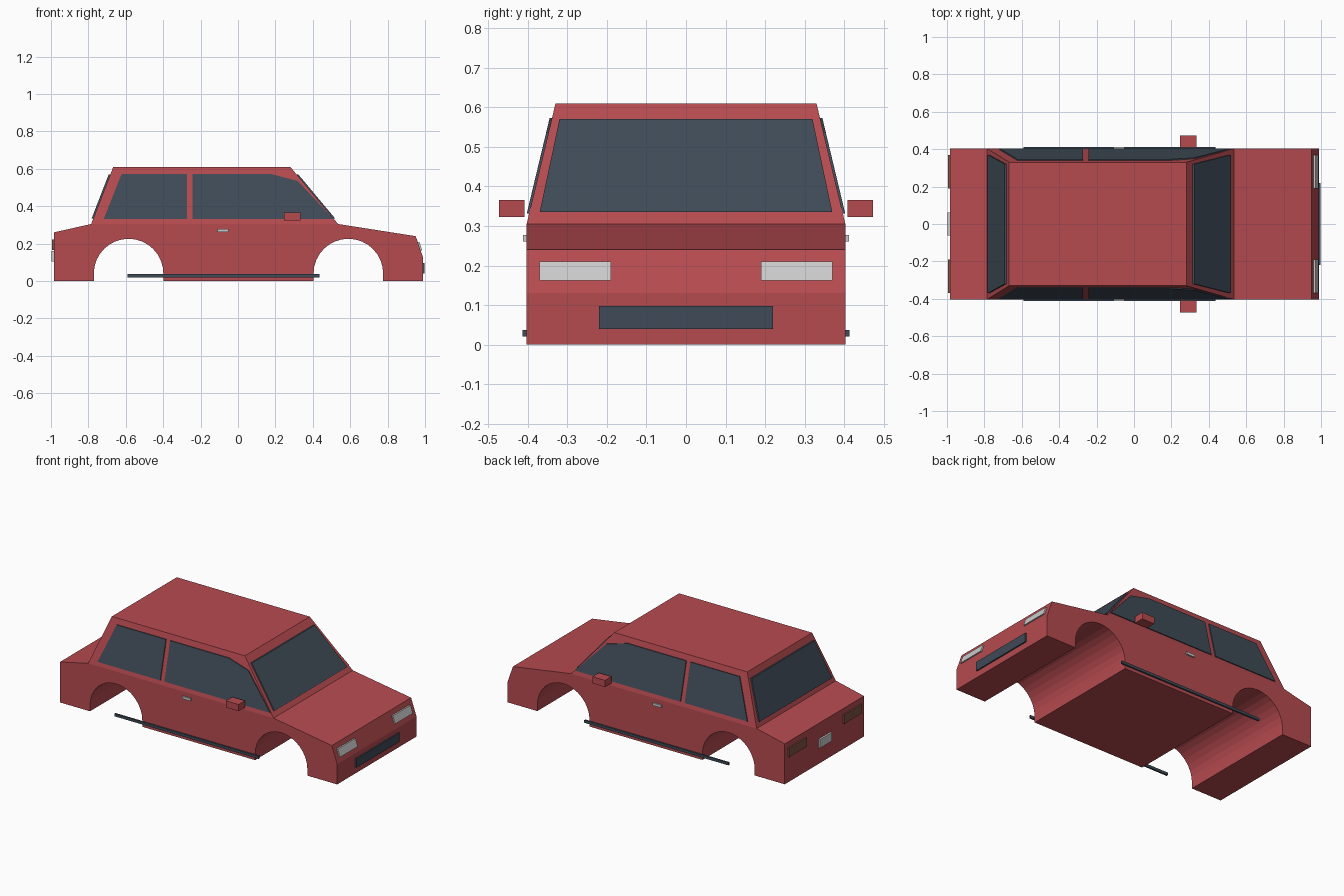
import bpy, math
from mathutils import Vector

old = bpy.data.objects.get("Cube")
if old:
    bpy.data.objects.remove(old, do_unlink=True)


def material(name, r, g, b):
    m = bpy.data.materials.new(name)
    m.use_nodes = True
    m.diffuse_color = (r, g, b, 1)
    m.node_tree.nodes["Principled BSDF"].inputs["Base Color"].default_value = (r, g, b, 1)
    return m


RED = material("red paint", 0.47, 0.07, 0.08)
GLASS = material("dark glass", 0.05, 0.07, 0.095)
LIGHT = material("pale lamp", 0.6, 0.6, 0.6)
TAIL = material("tail lamp brown", 0.22, 0.09, 0.06)
HALF = 0.403                      # half width of the body
SILL, ROOF, ROOF_HALF = 0.305, 0.61, 0.33


def prism(name, loop, shift, mat):
    """Closed solid between a loop of points and its shifted copy."""
    n = len(loop)
    a = [Vector(p) for p in loop]
    verts = a + [p + Vector(shift) for p in a]
    faces = [tuple(range(n)), tuple(range(2 * n - 1, n - 1, -1))]
    faces += [(i, i + n, (i + 1) % n + n, (i + 1) % n) for i in range(n)]
    return solid(name, verts, faces, mat)


def solid(name, verts, faces, mat):
    me = bpy.data.meshes.new(name)
    me.from_pydata(verts, [], faces)
    me.materials.append(mat)
    ob = bpy.data.objects.new(name, me)
    bpy.context.collection.objects.link(ob)
    bpy.context.view_layer.objects.active = ob
    for o in bpy.context.selected_objects:
        o.select_set(False)
    ob.select_set(True)
    bpy.ops.object.mode_set(mode="EDIT")
    bpy.ops.mesh.select_all(action="SELECT")
    bpy.ops.mesh.normals_make_consistent(inside=False)
    bpy.ops.object.mode_set(mode="OBJECT")
    return ob


def box(name, x, y, z, mat):
    loop = [(x[0], y[0], z[0]), (x[1], y[0], z[0]), (x[1], y[1], z[0]), (x[0], y[1], z[0])]
    return prism(name, loop, (0, 0, z[1] - z[0]), mat)


def arch(cx, r=0.186, cz=0.04, steps=16):
    """Wheel opening, walked from back to front."""
    pts = [(cx - r * math.cos(math.pi * i / steps), cz + r * math.sin(math.pi * i / steps))
           for i in range(steps + 1)]
    return [(cx - r, 0)] + pts + [(cx + r, 0)]


# Lower body: side profile with wheel arches, extruded across the car
profile = [(-0.985, 0)] + arch(-0.585) + arch(0.59)
profile += [(0.988, 0), (0.988, 0.13), (0.95, 0.24), (0.535, SILL), (-0.785, SILL), (-0.985, 0.26)]
prism("lower_body", [(x, -HALF, z) for x, z in profile], (0, 2 * HALF, 0), RED)

# Cabin: tapered block, open underneath
base = [(x, y, SILL) for x, y in ((-0.785, -HALF), (0.535, -HALF), (0.535, HALF), (-0.785, HALF))]
top = [(x, y, ROOF) for x, y in ((-0.667, -ROOF_HALF), (0.28, -ROOF_HALF),
                                 (0.28, ROOF_HALF), (-0.667, ROOF_HALF))]
solid("cabin", base + top,
      [(4, 5, 6, 7)] + [(i, (i + 1) % 4, (i + 1) % 4 + 4, i + 4) for i in range(4)], RED)


def slope(z, low, high):
    return low + (high - low) * (z - SILL) / (ROOF - SILL)


# Front and rear screens
for name, low, high, out in (("windscreen", 0.535, 0.28, 0.009), ("rear_screen", -0.785, -0.667, -0.009)):
    loop = [(slope(z, low, high), y, z) for y, z in ((-0.37, 0.335), (0.37, 0.335), (0.32, 0.57), (-0.32, 0.57))]
    prism(name, loop, (out, 0, 0), GLASS)

# Side details, repeated on both sides
rear_pane = [(-0.718, 0.332), (-0.272, 0.332), (-0.272, 0.573), (-0.622, 0.573)]
front_pane = [(-0.242, 0.332), (0.51, 0.332), (0.32, 0.535), (0.175, 0.573), (-0.242, 0.573)]
for side, s in (("left", 1), ("right", -1)):
    for part, pane in (("rear", rear_pane), ("front", front_pane)):
        loop = [(x, s * slope(z, HALF, ROOF_HALF), z) for x, z in pane]
        prism(f"{side}_{part}_window", loop, (0, s * 0.006, 0), GLASS)
    box(f"{side}_door_handle", (-0.11, -0.05), (s * 0.4, s * 0.412), (0.261, 0.277), LIGHT)
    box(f"{side}_mirror", (0.245, 0.335), (s * 0.408, s * 0.473), (0.323, 0.366), RED)
    box(f"{side}_sill_trim", (-0.59, 0.435), (s * 0.402, s * 0.413), (0.02, 0.037), GLASS)
    # Headlight follows the leaning nose
    lamp = [(0.988 - (z - 0.13) * 0.345, y * s, z)
            for y, z in ((0.19, 0.162), (0.37, 0.162), (0.37, 0.21), (0.19, 0.21))]
    prism(f"{side}_headlight", lamp, (0.009, 0, 0), LIGHT)
    box(f"{side}_tail_lamp", (-0.994, -0.984), (s * 0.19, s * 0.37), (0.165, 0.222), TAIL)

# Grille and rear plate
box("grille", (0.987, 0.997), (-0.22, 0.22), (0.04, 0.097), GLASS)
box("rear_plate", (-0.997, -0.984), (-0.062, 0.062), (0.105, 0.16), LIGHT)
